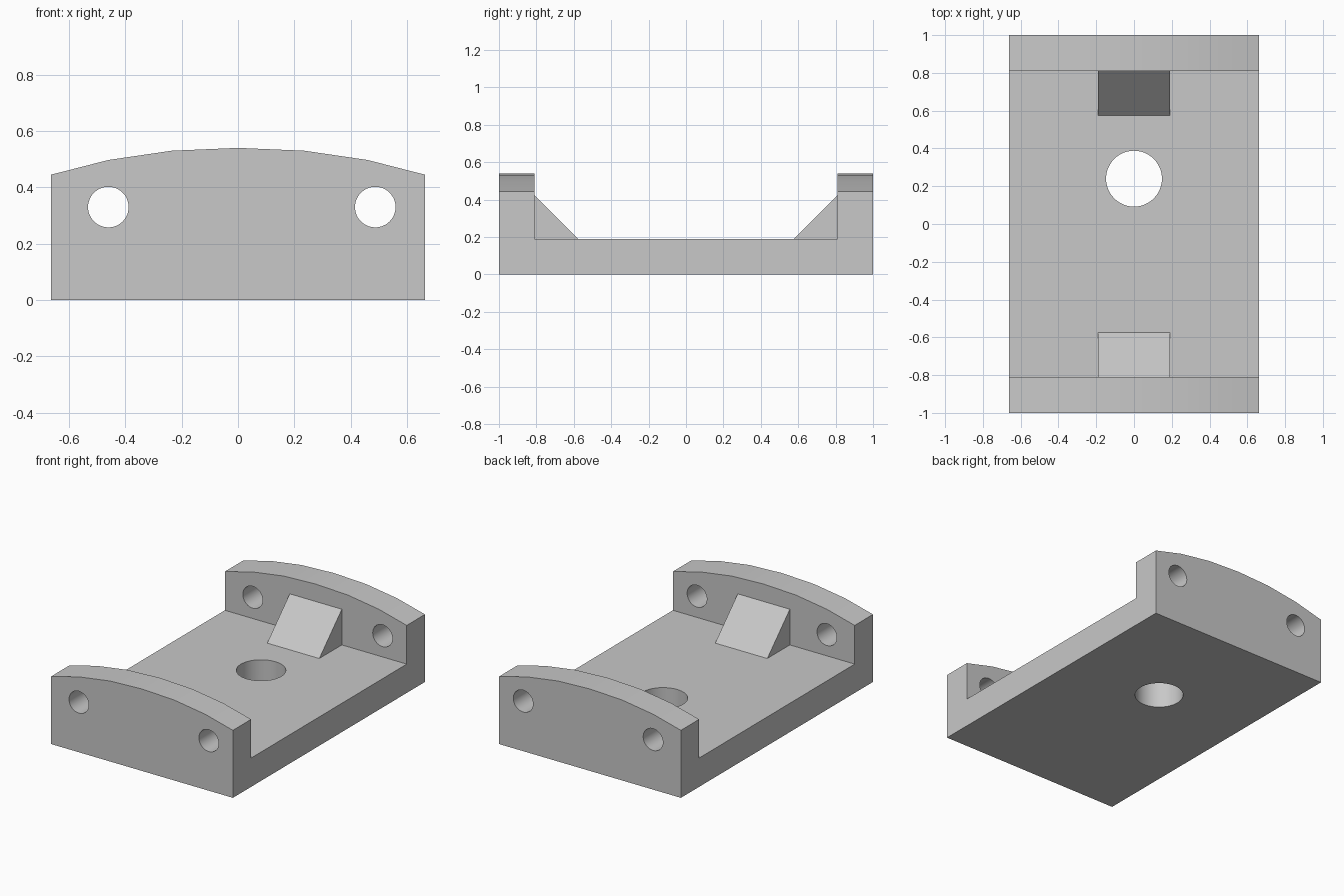
import bpy
import bmesh
from mathutils import Matrix, Vector

if "Cube" in bpy.data.objects:
    bpy.data.objects.remove(bpy.data.objects["Cube"], do_unlink=True)

HALF_W, HALF_L = 0.663, 1.0
FLOOR, WALL_Y = 0.19, 0.81
WEDGE_HALF_W, WEDGE_Y = 0.19, 0.575

grey = bpy.data.materials.new("plain grey")
grey.use_nodes = True
colour = (0.58, 0.58, 0.58, 1)
grey.diffuse_color = colour
grey.node_tree.nodes["Principled BSDF"].inputs["Base Color"].default_value = colour


def add_object(name, bm):
    bmesh.ops.recalc_face_normals(bm, faces=bm.faces)
    mesh = bpy.data.meshes.new(name)
    bm.to_mesh(mesh)
    bm.free()
    mesh.materials.append(grey)
    obj = bpy.data.objects.new(name, mesh)
    bpy.context.collection.objects.link(obj)
    return obj


def prism(name, points, along):
    """Extrude a closed outline by a vector."""
    bm = bmesh.new()
    face = bm.faces.new([bm.verts.new(p) for p in points])
    result = bmesh.ops.extrude_face_region(bm, geom=[face], use_keep_orig=True)
    verts = [v for v in result["geom"] if isinstance(v, bmesh.types.BMVert)]
    bmesh.ops.translate(bm, verts=verts, vec=Vector(along))
    return add_object(name, bm)


def cylinder(name, centre, radius, depth, axis):
    bm = bmesh.new()
    turn = Vector((0, 0, 1)).rotation_difference(Vector(axis)).to_matrix().to_4x4()
    bmesh.ops.create_cone(bm, cap_ends=True, segments=48, radius1=radius,
                          radius2=radius, depth=depth,
                          matrix=Matrix.Translation(centre) @ turn)
    return add_object(name, bm)


def combine(target, tool, operation):
    """Apply a boolean and discard the tool."""
    tool.hide_render = True
    mod = target.modifiers.new(operation, "BOOLEAN")
    mod.operation, mod.solver, mod.object = operation, "EXACT", tool
    bpy.context.view_layer.objects.active = target
    bpy.ops.object.modifier_apply(modifier=mod.name)
    bpy.data.objects.remove(tool, do_unlink=True)


# Full-length block with the faceted arched top
arch = [(HALF_W, 0.445), (0.46, 0.497), (0.235, 0.53)]
top = arch + [(0, 0.54)] + [(-x, z) for x, z in reversed(arch)]
outline = [(-HALF_W, 0), (HALF_W, 0)] + top
bracket = prism("bracket_body", [(x, -HALF_L, z) for x, z in outline],
                (0, 2 * HALF_L, 0))

# Trough between the end walls
trough = [(-WALL_Y, FLOOR), (WALL_Y, FLOOR), (WALL_Y, 1), (-WALL_Y, 1)]
combine(bracket, prism("trough_cutter", [(-1, y, z) for y, z in trough],
                       (2, 0, 0)), "DIFFERENCE")

# Sloped wedges bracing both walls, sunk slightly into the body
sink = 0.05
peak = FLOOR + WALL_Y - WEDGE_Y
for side in (-1, 1):
    section = [(WEDGE_Y, FLOOR), (WALL_Y, peak), (WALL_Y + sink, peak),
               (WALL_Y + sink, FLOOR - sink), (WEDGE_Y, FLOOR - sink)]
    wedge = prism("wedge", [(-WEDGE_HALF_W, side * y, z) for y, z in section],
                  (2 * WEDGE_HALF_W, 0, 0))
    combine(bracket, wedge, "UNION")

# Wall holes run through both ends, the floor hole runs straight down
for x in (-0.46, 0.487):
    combine(bracket, cylinder("wall_hole_cutter", (x, 0, 0.33), 0.072, 3,
                              (0, 1, 0)), "DIFFERENCE")
combine(bracket, cylinder("floor_hole_cutter", (0, 0.24, 0.1), 0.148, 1,
                          (0, 0, 1)), "DIFFERENCE")

# Smooth the hole walls and arch, keep the corners crisp
bpy.ops.object.select_all(action="DESELECT")
bracket.select_set(True)
bpy.context.view_layer.objects.active = bracket
bpy.ops.object.shade_smooth_by_angle(angle=0.5)
